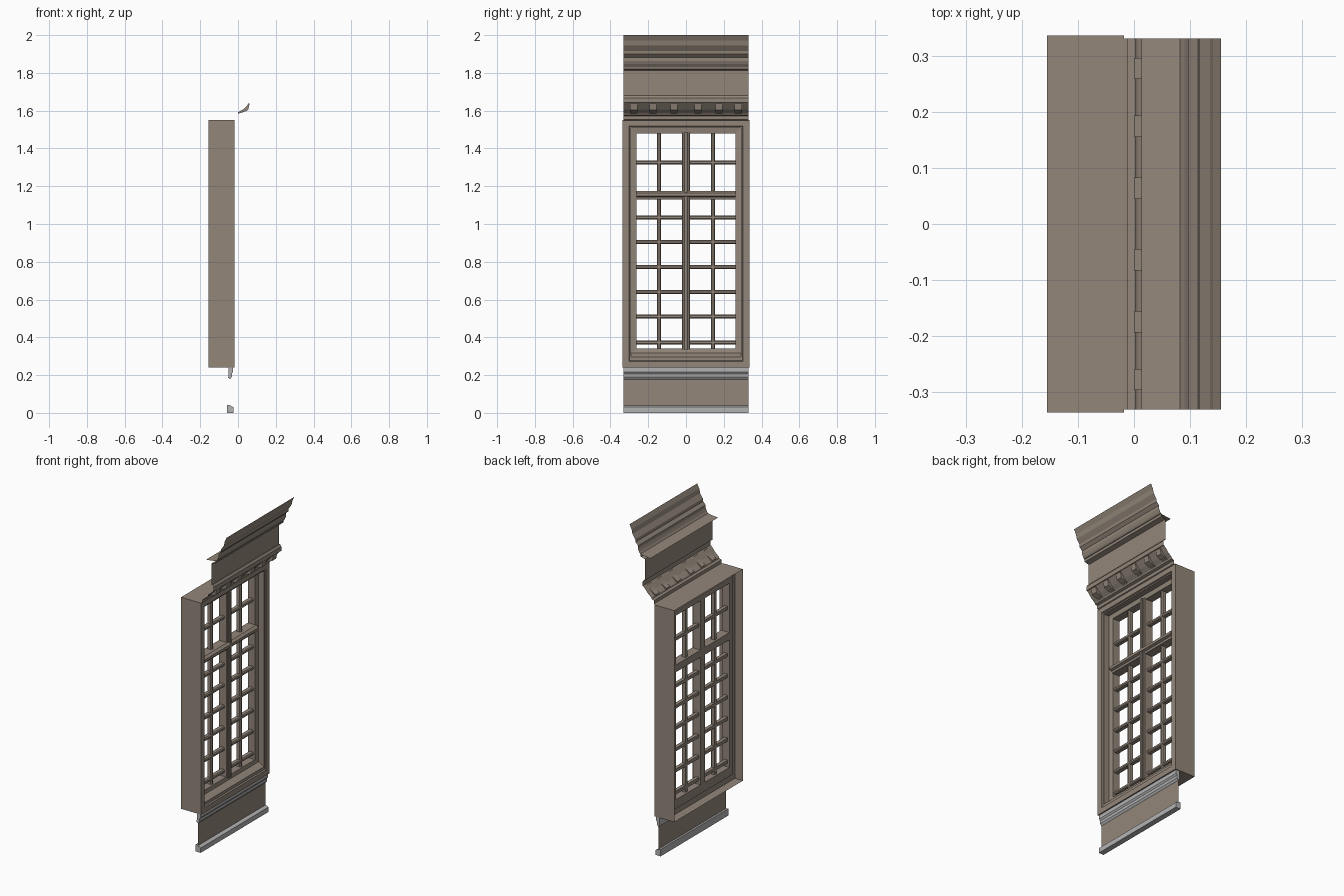
import bpy, bmesh

if "Cube" in bpy.data.objects:
    bpy.data.objects.remove(bpy.data.objects["Cube"])


def material(name, rgb):
    m = bpy.data.materials.new(name)
    m.diffuse_color = (*rgb, 1)
    m.use_nodes = True
    m.node_tree.nodes["Principled BSDF"].inputs["Base Color"].default_value = m.diffuse_color
    return m


stone = material("warm_stone", (0.29, 0.24, 0.195))
grey = material("pale_grey", (0.45, 0.45, 0.45))


def finish(name, bm, mat):
    me = bpy.data.meshes.new(name)
    bm.to_mesh(me)
    bm.free()
    me.materials.append(mat)
    ob = bpy.data.objects.new(name, me)
    bpy.context.collection.objects.link(ob)
    return ob


def extrude_y(name, profile, y0, y1, mat, closed=False):
    """Extrude an (x, z) profile along y; closed profiles get end caps."""
    bm = bmesh.new()
    a = [bm.verts.new((x, y0, z)) for x, z in profile]
    b = [bm.verts.new((x, y1, z)) for x, z in profile]
    n = len(profile)
    for i in range(n if closed else n - 1):
        j = (i + 1) % n
        bm.faces.new((a[i], b[i], b[j], a[j]))
    if closed:
        bm.faces.new(a)
        bm.faces.new(b[::-1])
        bmesh.ops.recalc_face_normals(bm, faces=bm.faces)
    return finish(name, bm, mat)


def bar_z(name, y, half, z0, z1, back, front, chamfer):
    """Upright bar with a chamfered front."""
    outline = [(back, -half), (front - chamfer, -half), (front, -half + chamfer),
               (front, half - chamfer), (front - chamfer, half), (back, half)]
    bm = bmesh.new()
    a = [bm.verts.new((x, y + d, z0)) for x, d in outline]
    b = [bm.verts.new((x, y + d, z1)) for x, d in outline]
    for i in range(6):
        j = (i + 1) % 6
        bm.faces.new((a[i], a[j], b[j], b[i]))
    bm.faces.new(a[::-1])
    bm.faces.new(b)
    bmesh.ops.recalc_face_normals(bm, faces=bm.faces)
    return finish(name, bm, stone)


# Window frame: mitred rings of (side inset, bottom inset, x), hollow at the back
rings = [(0, 0, -0.155), (0, 0, -0.018), (0.034, 0.033, -0.018), (0.037, 0.037, -0.026),
         (0.045, 0.055, -0.026), (0.045, 0.077, -0.062), (0.075, 0.100, -0.066),
         (0.075, 0.100, -0.115), (0.040, 0.045, -0.115), (0.040, 0.045, -0.10),
         (0.0, 0.0, -0.10)]
bm = bmesh.new()
loops = []
for s, b, x in rings:
    w, lo, hi = 0.336 - s, 0.24 + b, 1.55 - s * 0.93
    loops.append([bm.verts.new((x, y, z)) for y, z in
                  ((-w, lo), (w, lo), (w, hi), (-w, hi))])
for p, q in zip(loops, loops[1:]):
    for i in range(4):
        j = (i + 1) % 4
        bm.faces.new((p[i], p[j], q[j], q[i]))
finish("window_frame", bm, stone)

# Centre mullion with a raised bead
bar_z("centre_mullion", 0, 0.022, 0.335, 1.485, -0.115, -0.058, 0.004)
bar_z("mullion_bead", 0, 0.010, 0.335, 1.485, -0.06, -0.048, 0.003)

# Moulded transom
extrude_y("transom", [(-0.115, 1.13), (-0.062, 1.13), (-0.058, 1.142), (-0.044, 1.147),
                      (-0.044, 1.163), (-0.058, 1.175), (-0.115, 1.175)],
          -0.262, 0.262, stone, True)

# Glazing bars
for side in (-1, 1):
    bar_z("upright_glazing_bar", side * 0.142, 0.0105, 0.335, 1.485, -0.103, -0.076, 0.005)
for z in (1.325, 1.034, 0.905, 0.773, 0.64, 0.51, 0.373):
    h = 0.010
    extrude_y("cross_glazing_bar", [(-0.103, z - h), (-0.081, z - h), (-0.076, z - 0.005),
                                    (-0.076, z + 0.005), (-0.081, z + h), (-0.103, z + h)],
              -0.262, 0.262, stone, True)

# Entablature above the window: thin moulded sheets
W = 0.331
extrude_y("architrave_moulding", [(-0.02, 1.548), (-0.012, 1.552), (-0.012, 1.572), (0.003, 1.577),
                                  (0.006, 1.585), (0.03, 1.606), (0.058, 1.64), (0.065, 1.642),
                                  (0.065, 1.668), (0.056, 1.68), (0.05, 1.68)], -W, W, stone)
extrude_y("frieze", [(0.05, 1.68), (0.05, 1.812)], -W, W, stone)
extrude_y("cornice", [(0.05, 1.812), (0.078, 1.82), (0.08, 1.832), (0.09, 1.846), (0.097, 1.864),
                      (0.097, 1.882), (0.114, 1.90), (0.116, 1.917), (0.135, 1.945),
                      (0.141, 1.972), (0.155, 2.0)], -W, W, stone)
extrude_y("cornice_shelf", [(0.085, 1.835), (0.05, 1.83), (0.013, 1.826)], -W, W, stone)

# Row of brackets in the cove
for c in (0.064, 0.174, 0.277):
    for side in (-1, 1):
        y = side * c
        extrude_y("cove_bracket", [(0.0, 1.584), (0.03, 1.593), (0.054, 1.604), (0.061, 1.638),
                                   (0.057, 1.64), (0.045, 1.622), (0.025, 1.605), (0.0, 1.592)],
                  y - 0.019, y + 0.019, stone, True)

# Sill moulding, apron panel and base strip
extrude_y("sill_moulding", [(-0.05, 0.24), (-0.026, 0.24), (-0.026, 0.217), (-0.033, 0.207),
                            (-0.033, 0.19), (-0.042, 0.178), (-0.052, 0.186), (-0.05, 0.205)],
          -W, W, grey, True)
extrude_y("apron_panel", [(-0.042, 0.02), (-0.042, 0.2)], -W, W, stone)
extrude_y("base_strip", [(-0.058, 0), (-0.024, 0), (-0.024, 0.03), (-0.042, 0.04), (-0.058, 0.043)],
          -W, W, grey, True)
